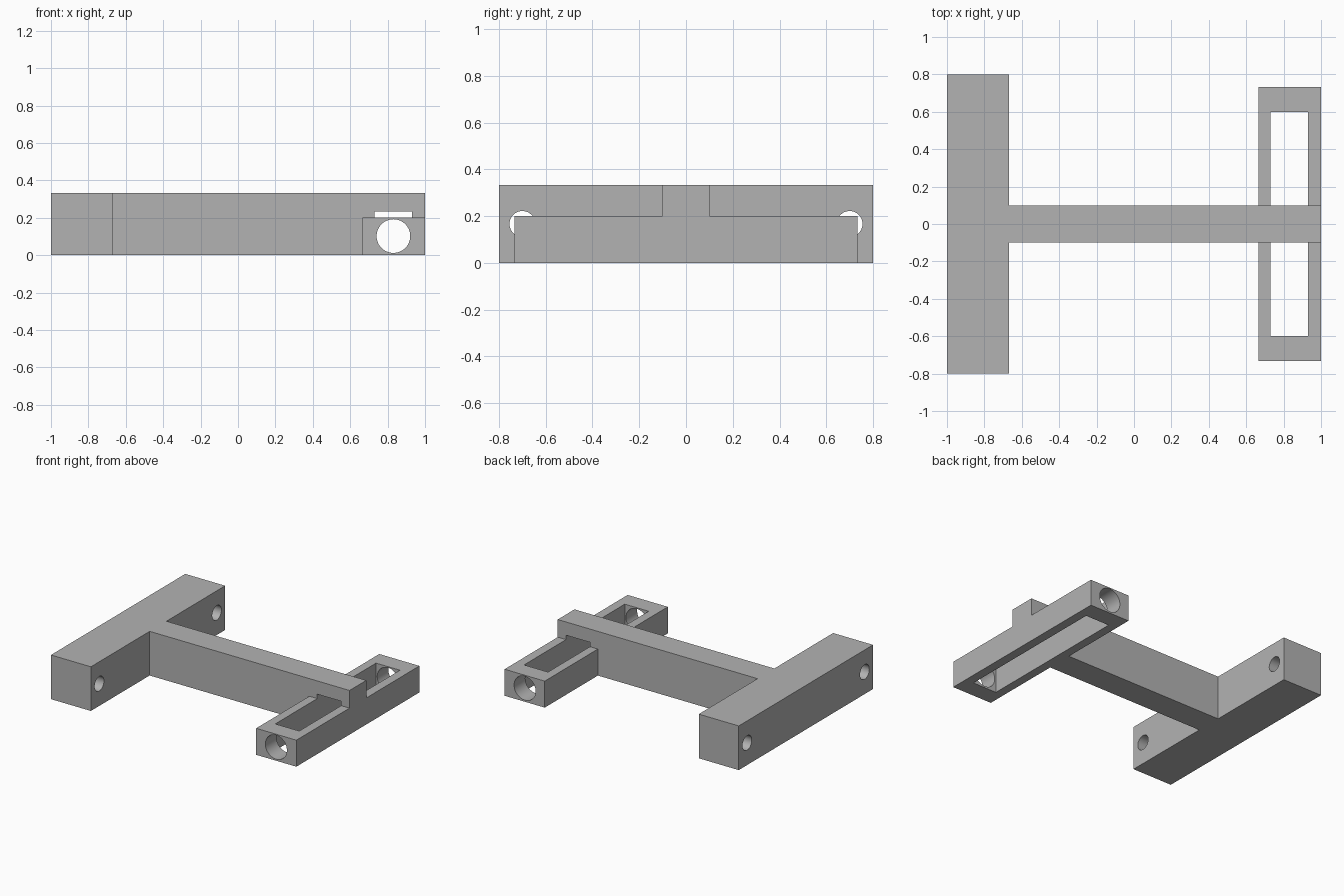
import bpy, bmesh
from math import pi
from mathutils import Matrix, Vector

if "Cube" in bpy.data.objects:
    bpy.data.objects.remove(bpy.data.objects["Cube"])

grey = bpy.data.materials.new("light_grey")
grey.use_nodes = True
grey.diffuse_color = (0.45, 0.45, 0.45, 1)
grey.node_tree.nodes["Principled BSDF"].inputs["Base Color"].default_value = grey.diffuse_color


def make_object(name, bm):
    bmesh.ops.recalc_face_normals(bm, faces=bm.faces)
    mesh = bpy.data.meshes.new(name)
    bm.to_mesh(mesh)
    bm.free()
    mesh.materials.append(grey)
    obj = bpy.data.objects.new(name, mesh)
    bpy.context.collection.objects.link(obj)
    return obj


def box(name, low, high):
    low, high = Vector(low), Vector(high)
    bm = bmesh.new()
    place = Matrix.Translation((low + high) / 2) @ Matrix.Diagonal((*(high - low), 1))
    bmesh.ops.create_cube(bm, size=1, matrix=place)
    return make_object(name, bm)


def rod(name, centre, radius, length, axis):
    turn = Matrix.Rotation(pi / 2, 4, "Y" if axis == "X" else "X")
    bm = bmesh.new()
    bmesh.ops.create_cone(bm, cap_ends=True, segments=48, radius1=radius, radius2=radius,
                          depth=length, matrix=Matrix.Translation(centre) @ turn)
    return make_object(name, bm)


def combine(target, tool, operation):
    # Apply a boolean, then discard the tool
    mod = target.modifiers.new(operation.lower(), "BOOLEAN")
    mod.operation, mod.solver, mod.object = operation, "EXACT", tool
    bpy.ops.object.select_all(action="DESELECT")
    bpy.context.view_layer.objects.active = target
    target.select_set(True)
    bpy.ops.object.modifier_apply(modifier=mod.name)
    bpy.data.objects.remove(tool)


# T-shaped body: wide crossbar and long spine
outline = [(-1, 0.8), (-1, -0.8), (-0.667, -0.8), (-0.667, -0.1),
           (1, -0.1), (1, 0.1), (-0.667, 0.1), (-0.667, 0.8)]
bm = bmesh.new()
base = bm.faces.new([bm.verts.new((x, y, 0)) for x, y in outline])
top = bmesh.ops.extrude_face_region(bm, geom=[base])["geom"]
bmesh.ops.translate(bm, vec=(0, 0, 0.333),
                    verts=[v for v in top if isinstance(v, bmesh.types.BMVert)])
frame = make_object("chassis_frame", bm)

# Lower slotted crossbar
combine(frame, box("slotted_crossbar", (0.665, -0.733, 0), (1, 0.733, 0.2)), "UNION")

# Slot passing under the top of the spine
combine(frame, box("slot_cutter", (0.731, -0.6, -0.1), (0.931, 0.6, 0.233)), "DIFFERENCE")

# Lengthwise hole through the end walls of the slotted crossbar
combine(frame, rod("end_hole_cutter", (0.831, 0, 0.102), 0.09, 2, "Y"), "DIFFERENCE")

# Small holes through the ends of the wide crossbar
for side in (-1, 1):
    combine(frame, rod("side_hole_cutter", (-0.833, side * 0.7, 0.167), 0.055, 0.5, "X"),
            "DIFFERENCE")

bpy.ops.object.shade_smooth_by_angle()
